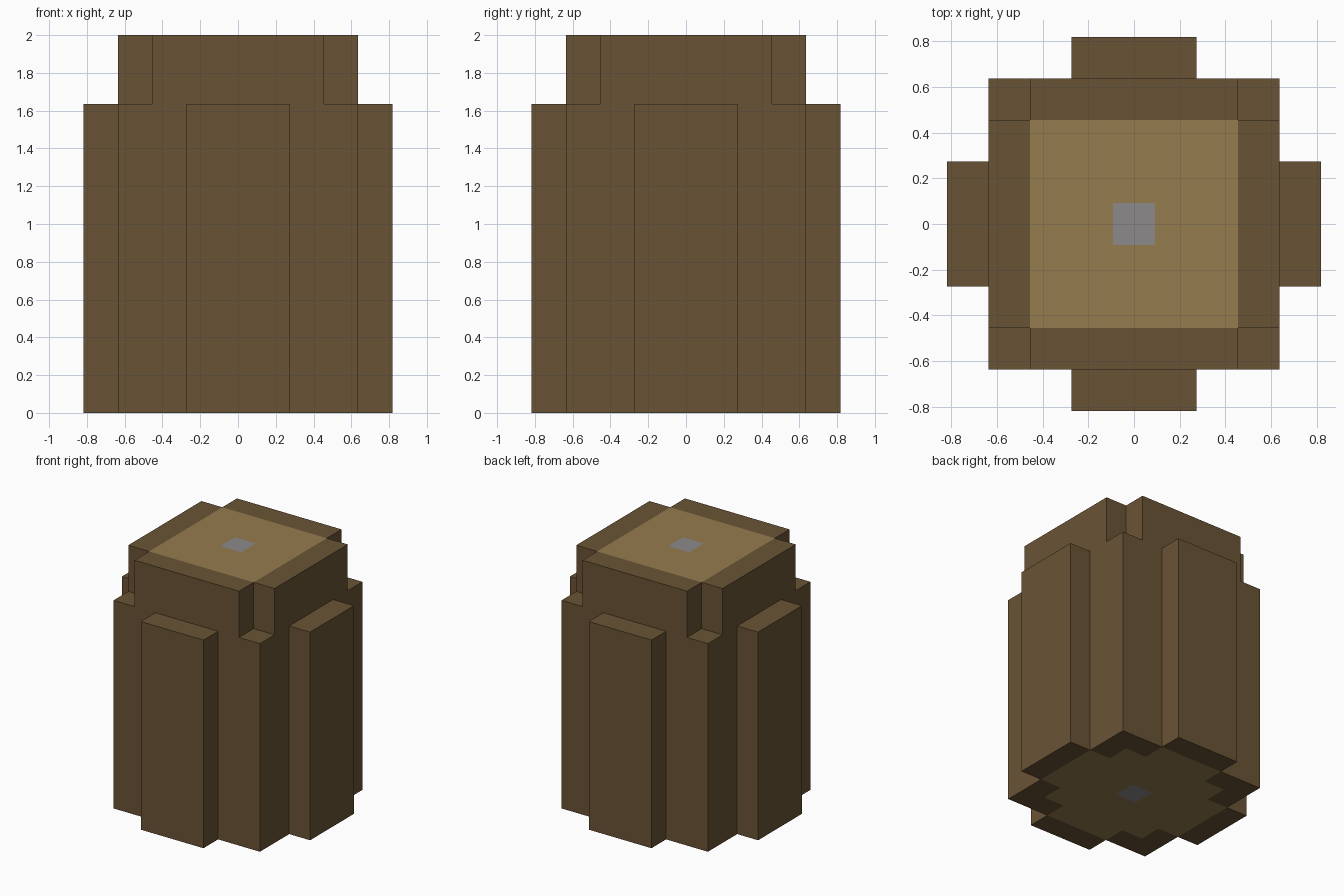
import bpy
import bmesh
import math
from mathutils import Vector

cube = bpy.data.objects.get("Cube")
if cube:
    bpy.data.objects.remove(cube, do_unlink=True)

HEIGHT = 11           # blocks from ground to top
LEDGE = 9             # where the buttresses and corner posts stop
UNIT = 2 / HEIGHT     # size of one block
BARK, WOOD, CORE = range(3)


def srgb(r, g, b):
    return tuple(((c / 255 + 0.055) / 1.055) ** 2.4 for c in (r, g, b)) + (1,)


def make_material(name, color):
    mat = bpy.data.materials.new(name)
    mat.use_nodes = True
    mat.diffuse_color = color
    mat.node_tree.nodes["Principled BSDF"].inputs["Base Color"].default_value = color
    return mat


def solid(x, y, z):
    """Block shape of the log: square core, four buttresses, notched cap."""
    if not 0 <= z < HEIGHT:
        return False
    near, far = sorted((abs(x), abs(y)))
    if far == 4:                       # buttress on each side
        return near <= 1 and z < LEDGE
    if near == 3 and far == 3:         # corner post
        return z < LEDGE
    return far <= 3


def color_of(x, y, z, normal):
    """Cut ends show wood wherever bark does not border the outline."""
    if normal.z == 0 or z not in (0, HEIGHT - 1):
        return BARK
    if x == 0 and y == 0:
        return CORE
    inner = all(solid(x + dx, y + dy, z)
                for dx, dy in ((1, 0), (-1, 0), (0, 1), (0, -1)))
    return WOOD if inner else BARK


# Skin of the log: one square for every exposed block side
bm = bmesh.new()
axes = [Vector((1, 0, 0)), Vector((0, 1, 0)), Vector((0, 0, 1))]
cells = [(x, y, z) for x in range(-4, 5) for y in range(-4, 5)
         for z in range(HEIGHT) if solid(x, y, z)]
for cell in cells:
    center = Vector(cell) + axes[2] / 2
    for i in range(3):
        for sign in (1, -1):
            n = axes[i] * sign
            if solid(*(int(c) for c in Vector(cell) + n)):
                continue
            u, v = axes[(i + 1) % 3] * sign, axes[(i + 2) % 3]
            corners = [center + (n + a * u + b * v) / 2
                       for a, b in ((-1, -1), (1, -1), (1, 1), (-1, 1))]
            face = bm.faces.new([bm.verts.new(c * UNIT) for c in corners])
            face.material_index = color_of(*cell, n)
bmesh.ops.remove_doubles(bm, verts=bm.verts[:], dist=UNIT / 100)
bm.normal_update()

# Merge the upright sides into clean flat panels
upright = [e for e in bm.edges if all(abs(f.normal.z) < 0.5 for f in e.link_faces)]
bmesh.ops.dissolve_limit(bm, angle_limit=math.radians(1), verts=bm.verts[:],
                         edges=upright, delimit={'MATERIAL'})

mesh = bpy.data.meshes.new("tree_log")
bm.to_mesh(mesh)
bm.free()
for name, color in (("bark brown", srgb(105, 84, 53)),
                    ("cut wood tan", srgb(149, 124, 78)),
                    ("core grey", srgb(140, 138, 139))):
    mesh.materials.append(make_material(name, color))
log = bpy.data.objects.new("tree_log", mesh)
bpy.context.collection.objects.link(log)
